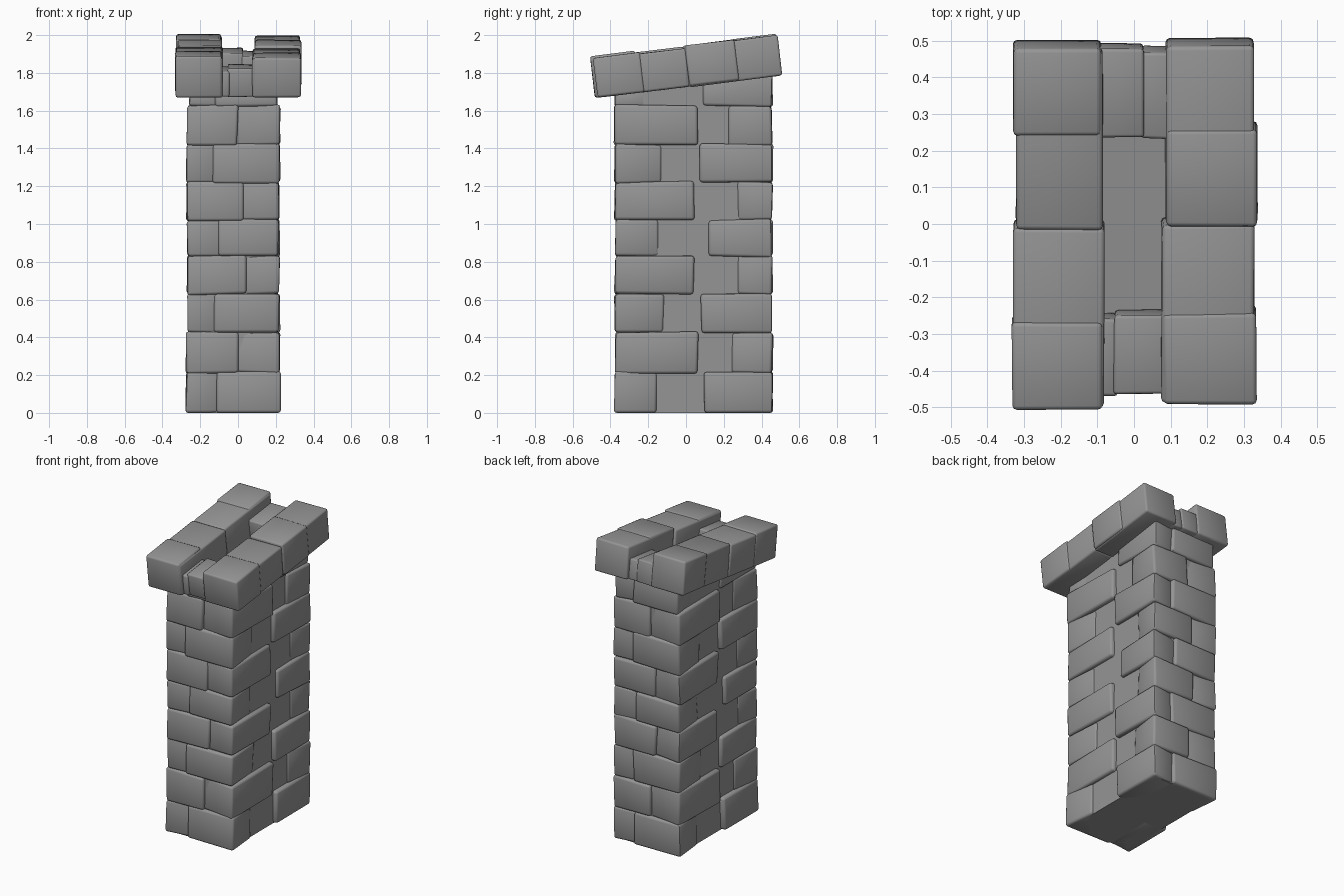
import bpy, bmesh, math, random
from mathutils import Matrix, Vector

if "Cube" in bpy.data.objects:
    bpy.data.objects.remove(bpy.data.objects["Cube"])

random.seed(4)
CX, CY = -0.025, 0.04          # centre of the shaft
HX, HY = 0.243, 0.417          # half size of the shaft
TILT = math.radians(6.9)       # slope of the cap
SLOPE = math.tan(TILT)

stone = bpy.data.materials.new("dark_stone")
stone.diffuse_color = (0.3, 0.3, 0.3, 1)
stone.use_nodes = True
stone.node_tree.nodes["Principled BSDF"].inputs["Base Color"].default_value = stone.diffuse_color


def prism(bm, base, z0, z1, jitter=0.006, bevel=0.015, sloped_top=False, matrix=None):
    """Worn block from four plan corners, appended to bm."""
    t = bmesh.new()
    rings = []
    for z in (z0, z1):
        ring = []
        for x, y in base:
            p = Vector((x, y, z)) + Vector([random.uniform(-jitter, jitter) for _ in range(3)])
            if z == z1 and sloped_top:
                p.z = 1.745 + SLOPE * y
            if z == 0:
                p.z = 0
            ring.append(t.verts.new(p))
        rings.append(ring)
    lo, hi = rings
    t.faces.new(lo[::-1])
    t.faces.new(hi)
    for i in range(4):
        j = (i + 1) % 4
        t.faces.new((lo[i], lo[j], hi[j], hi[i]))
    bmesh.ops.recalc_face_normals(t, faces=t.faces[:])
    if bevel:
        bmesh.ops.bevel(t, geom=t.edges[:], offset=bevel, segments=2, profile=0.5,
                        affect='EDGES', clamp_overlap=True)
    if matrix:
        bmesh.ops.transform(t, matrix=matrix, verts=t.verts[:])
    tmp = bpy.data.meshes.new("tmp")
    t.to_mesh(tmp)
    t.free()
    bm.from_mesh(tmp)
    bpy.data.meshes.remove(tmp)


def rect(x0, x1, y0, y1):
    return [(x0, y0), (x1, y0), (x1, y1), (x0, y1)]


def finish(name, bm):
    me = bpy.data.meshes.new(name)
    bm.to_mesh(me)
    bm.free()
    me.materials.append(stone)
    ob = bpy.data.objects.new(name, me)
    bpy.context.collection.objects.link(ob)
    bpy.ops.object.select_all(action='DESELECT')
    ob.select_set(True)
    bpy.context.view_layer.objects.active = ob
    bpy.ops.object.shade_smooth_by_angle(angle=math.radians(50))
    return ob


# Plain inner shaft
bm = bmesh.new()
prism(bm, rect(CX - 0.218, CX + 0.218, CY - 0.395, CY + 0.395), 0, 1.73,
      jitter=0, bevel=0, sloped_top=True)
finish("shaft_core", bm)

# Interlocking corner bricks: lengths along x and y per course
levels = [0, 0.215, 0.425, 0.63, 0.83, 1.02, 1.22, 1.42, 1.625, 1.75]
front_right = [(.34, .22), (.21, .44), (.35, .26), (.18, .42), (.32, .23),
               (.19, .42), (.35, .25), (.22, .44), (.33, .20)]
back_right = [(.15, .36), (.28, .22), (.15, .38), (.31, .18), (.17, .34),
              (.30, .19), (.14, .39), (.27, .23), (.15, .37)]
bm = bmesh.new()
for i in range(9):
    flare = 0.006 * abs(i - 4) / 4
    hx = HX + (flare if i < 8 else -0.012)
    for lengths, sx, sy in ((front_right, 1, -1), (back_right, 1, 1),
                            (front_right, -1, 1), (back_right, -1, -1)):
        lx, ly = lengths[i]
        x_long = (i % 2 == 0) == (lengths is front_right)
        in_x, in_y = (0, 0.02) if x_long else (0.022, 0)   # short faces sink towards the seam
        if not x_long:
            lx += 0.02                                     # tuck under the neighbouring brick
        plan = [(0, 0), (lx, in_x), (lx, ly), (in_y, ly)]
        base = [(CX + sx * (hx - u), CY + sy * (HY - v)) for u, v in plan]
        z1 = levels[i + 1] + (0.003 if i < 8 else 0)
        prism(bm, base, max(0, levels[i] - 0.003), z1, sloped_top=(i == 8))
finish("corner_bricks", bm)

# Tilted cap: two rails of long bricks, each with a slightly prouder half
cap = Matrix.Translation((0, 0, 1.836)) @ Matrix.Rotation(TILT, 4, 'X')
bm = bmesh.new()
for x0, x1, y0, y1, top in ((-.328, -.082, -.495, .0, .104), (-.320, -.086, -.004, .490, .106),
                            (.076, .326, -.480, .008, .096), (.086, .327, .006, .500, .103)):
    prism(bm, rect(x0, x1, y0, y1), -0.112, top, jitter=0.003, bevel=0.012, matrix=cap)
for x0, x1, y0, y1, top in ((-.332, -.086, -.498, -.258, .113), (-.329, -.09, .255, .493, .112),
                            (.08, .333, -.483, -.235, .101), (.09, .336, .006, .272, .109)):
    prism(bm, rect(x0, x1, y0, y1), -0.108, top, jitter=0.002, bevel=0.012, matrix=cap)
finish("cap_rails", bm)

# Small filler bricks closing the flue at both ends
bm = bmesh.new()
for x0, x1, y0, y1, top in ((-.055, .105, -.462, -.248, .040), (-.11, -.045, -.472, -.258, .028),
                            (-.11, .028, .245, .486, .040), (.018, .11, .235, .476, .025)):
    prism(bm, rect(x0, x1, y0, y1), -0.108, top, jitter=0.004, bevel=0.009, matrix=cap)
finish("cap_fillers", bm)
